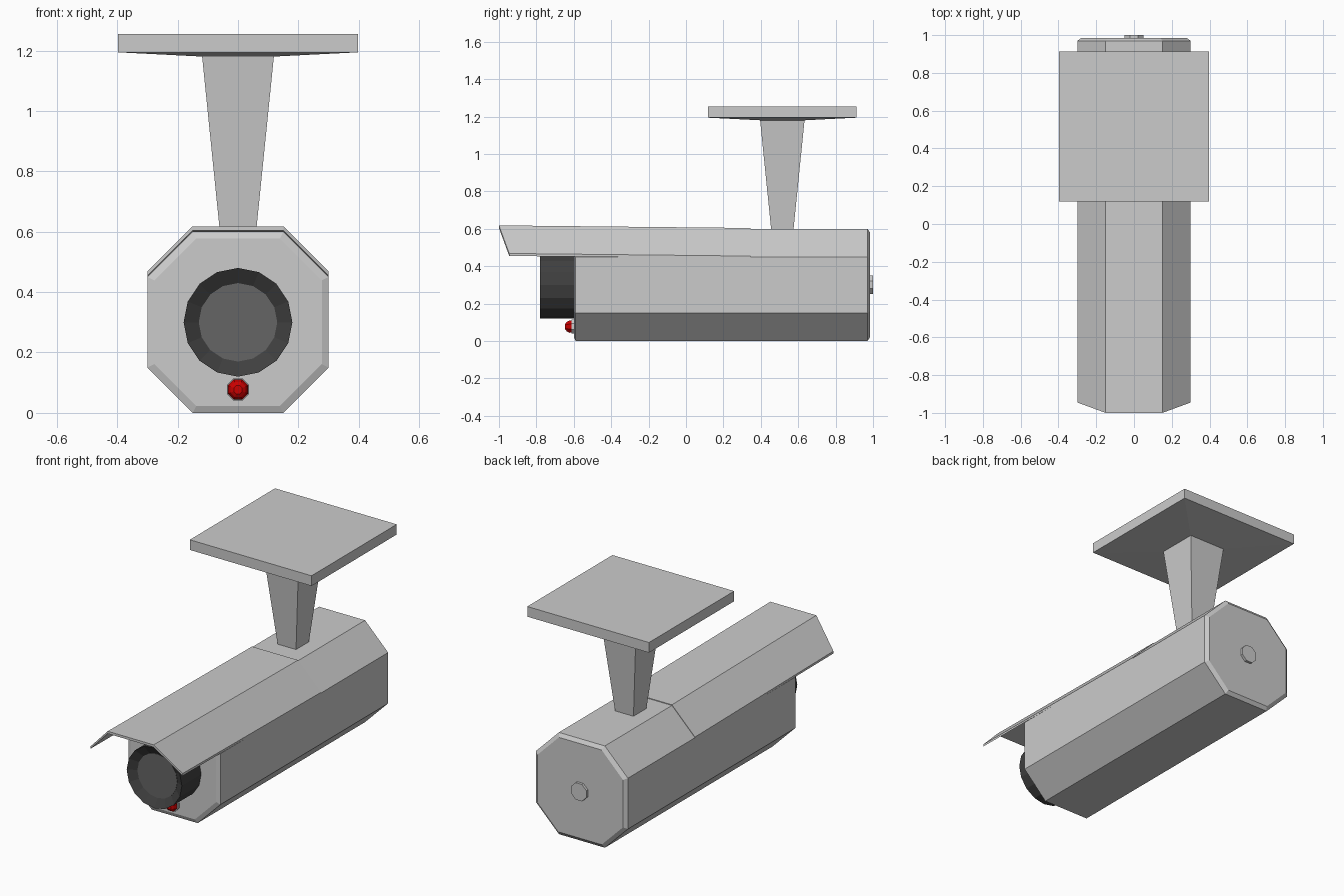
import bpy, bmesh, math

if "Cube" in bpy.data.objects:
    bpy.data.objects.remove(bpy.data.objects["Cube"])


def loft(name, rings, color=None):
    """Skin a solid through equally sized rings of 3D points, capping both ends."""
    bm = bmesh.new()
    loops = [[bm.verts.new(p) for p in ring] for ring in rings]
    n = len(loops[0])
    for a, b in zip(loops, loops[1:]):
        for i in range(n):
            j = (i + 1) % n
            bm.faces.new((a[i], a[j], b[j], b[i]))
    bm.faces.new(loops[0])
    bm.faces.new(loops[-1])
    bmesh.ops.recalc_face_normals(bm, faces=bm.faces)
    mesh = bpy.data.meshes.new(name)
    bm.to_mesh(mesh)
    bm.free()
    obj = bpy.data.objects.new(name, mesh)
    bpy.context.collection.objects.link(obj)
    if color:
        mat = bpy.data.materials.new(name + "_material")
        mat.diffuse_color = (*color, 1)
        mat.use_nodes = True
        mat.node_tree.nodes["Principled BSDF"].inputs["Base Color"].default_value = mat.diffuse_color
        mesh.materials.append(mat)
    return obj


def circle(y, r, z, n, turn=0.0):
    steps = [2 * math.pi * (i + turn) / n for i in range(n)]
    return [(r * math.sin(a), y, z + r * math.cos(a)) for a in steps]


def square(z, half, y=0.515):
    return [(sx * half, y + sy * half, z)
            for sx, sy in ((-1, -1), (1, -1), (1, 1), (-1, 1))]


# Octagonal housing with chamfered ends
OCT = [(-.15, -.3), (.15, -.3), (.3, -.15), (.3, .15),
       (.15, .3), (-.15, .3), (-.3, .15), (-.3, -.15)]


def housing_ring(y, s):
    return [(x * s, y, .3 + z * s) for x, z in OCT]


loft("housing", [housing_ring(-.60, .925), housing_ring(-.59, 1),
                 housing_ring(.97, 1), housing_ring(.985, .93)])

# Rear cap
loft("rear_cap", [circle(.98, .054, .3, 8, .5), circle(1.0, .054, .3, 8, .5)])


# Sun visor: a thin folded sheet with a swept front edge
def visor_ring(y_mid, y_side, low, high):
    top = [(-.3, y_side, .45), (-.15, y_mid, .6), (.15, y_mid, .6), (.3, y_side, .45)]
    return ([(x, y, z + high) for x, y, z in top]
            + [(x, y, z + low) for x, y, z in reversed(top)])


visor = loft("visor", [visor_ring(-1.0, -.945, .004, .018),
                       visor_ring(.345, .345, -.004, .004)])
# Replace the concave end caps with strips that follow the fold
bm = bmesh.new()
bm.from_mesh(visor.data)
bmesh.ops.delete(bm, geom=[f for f in bm.faces if len(f.verts) > 4], context='FACES_ONLY')
bm.verts.ensure_lookup_table()
for s in (0, 8):
    for i in range(3):
        bm.faces.new([bm.verts[s + k] for k in (i, i + 1, 6 - i, 7 - i)])
bmesh.ops.recalc_face_normals(bm, faces=bm.faces)
bm.to_mesh(visor.data)
bm.free()

# Lens barrel with a funnel-shaped recess, and the glass inside
loft("lens_barrel", [circle(-.59, .18, .3, 16), circle(-.78, .18, .3, 16),
                     circle(-.75, .13, .3, 16)], (.05, .05, .05))
loft("lens_glass", [circle(-.745, .13, .3, 16), circle(-.752, .13, .3, 16)],
     (.13, .13, .13))

# Indicator light and its socket
loft("light_socket", [circle(-.595, .040, .077, 8, .5), circle(-.612, .040, .077, 8, .5)])
loft("indicator_light", [circle(y, r, .077, 8, .5) for y, r in
                         ((-.605, .034), (-.622, .036), (-.638, .027), (-.646, .015))],
     (.6, .0, .0))

# Tapered post and ceiling plate
loft("mount_post", [square(.59, .059), square(1.182, .119)])
loft("ceiling_plate", [square(1.18, .119), square(1.194, .397), square(1.254, .397)])
